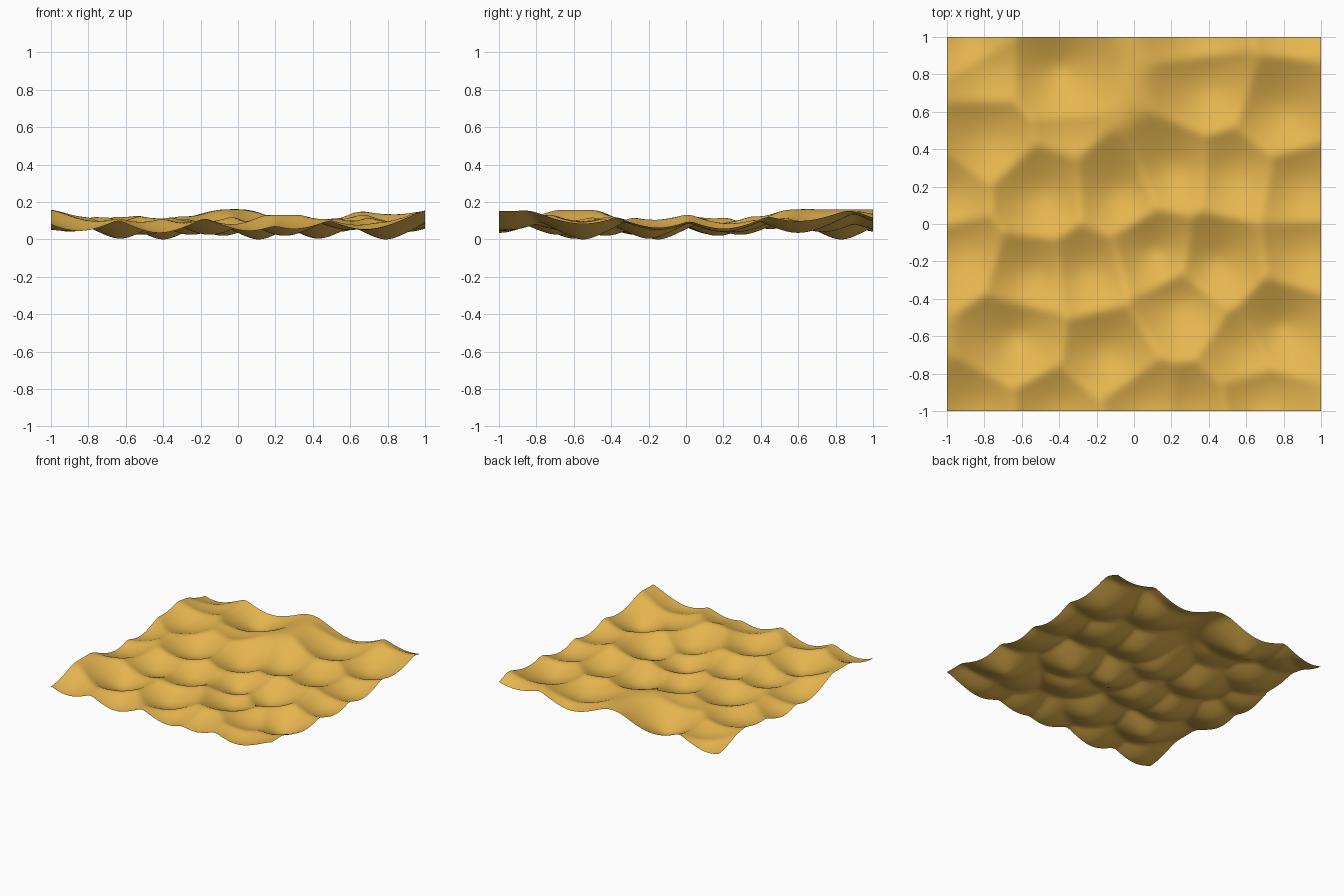
import bpy, bmesh
from math import sqrt, tanh

# Bowl centres of the rippled sand sheet: x, y, softness of the bowl floor
BOWLS = [
    (-0.90, 1.03, .13), (-0.78, 0.83, .20), (-0.40, 0.83, .05), (0.35, 1.05, .15), (0.39, 0.73, .13),
    (0.86, 1.18, .15), (0.79, 0.60, .12), (-0.78, 0.45, .16), (-0.38, 0.50, .25), (-0.50, 0.15, .10),
    (-1.00, 0.15, .15), (-0.08, 0.17, .09), (0.20, 0.29, .10), (0.53, 0.27, .13), (0.90, 0.20, .13),
    (0.91, -0.15, .15), (0.43, -0.20, .06), (0.11, -0.15, .05), (0.25, -0.43, .09), (-0.25, -0.25, .10),
    (-0.55, -0.27, .10), (-0.93, -0.15, .14), (-0.63, -0.60, .06), (-0.15, -0.68, .10), (0.79, -0.55, .05),
    (0.60, -0.66, .15), (0.68, -0.95, .15), (0.06, -0.98, .14), (0.30, -1.00, .16), (-0.42, -1.00, .12),
    (-0.85, -1.00, .14),
]
HEIGHT = 0.165
SLOPE = 0.53
KNEE = 0.125  # ridges above this level are rounded off


def cell_height(x, y):
    return SLOPE * min(sqrt((x - a) ** 2 + (y - b) ** 2 + h * h) for a, b, h in BOWLS)


# Sheet: fine grid raised by the distance to the nearest bowl centre
bm = bmesh.new()
bmesh.ops.create_grid(bm, x_segments=100, y_segments=100, size=1)
for v in bm.verts:
    # small blur softens the ridges and bowl floors
    x, y = v.co.x, v.co.y
    e = 0.02
    v.co.z = sum(cell_height(x + i * e, y + j * e) for i in (-1, 0, 1) for j in (-1, 0, 1)) / 9
low = min(v.co.z for v in bm.verts)
for v in bm.verts:
    z = v.co.z - low
    if z > KNEE:
        z = KNEE + (HEIGHT - KNEE) * tanh((z - KNEE) / (HEIGHT - KNEE))
    v.co.z = z
for f in bm.faces:
    f.smooth = True
mesh = bpy.data.meshes.new("sand_surface")
bm.to_mesh(mesh)
bm.free()
sand = bpy.data.objects.new("sand_surface", mesh)
bpy.context.collection.objects.link(sand)

# Sand colour
mat = bpy.data.materials.new("sand")
mat.diffuse_color = (0.80, 0.47, 0.08, 1)
mesh.materials.append(mat)
